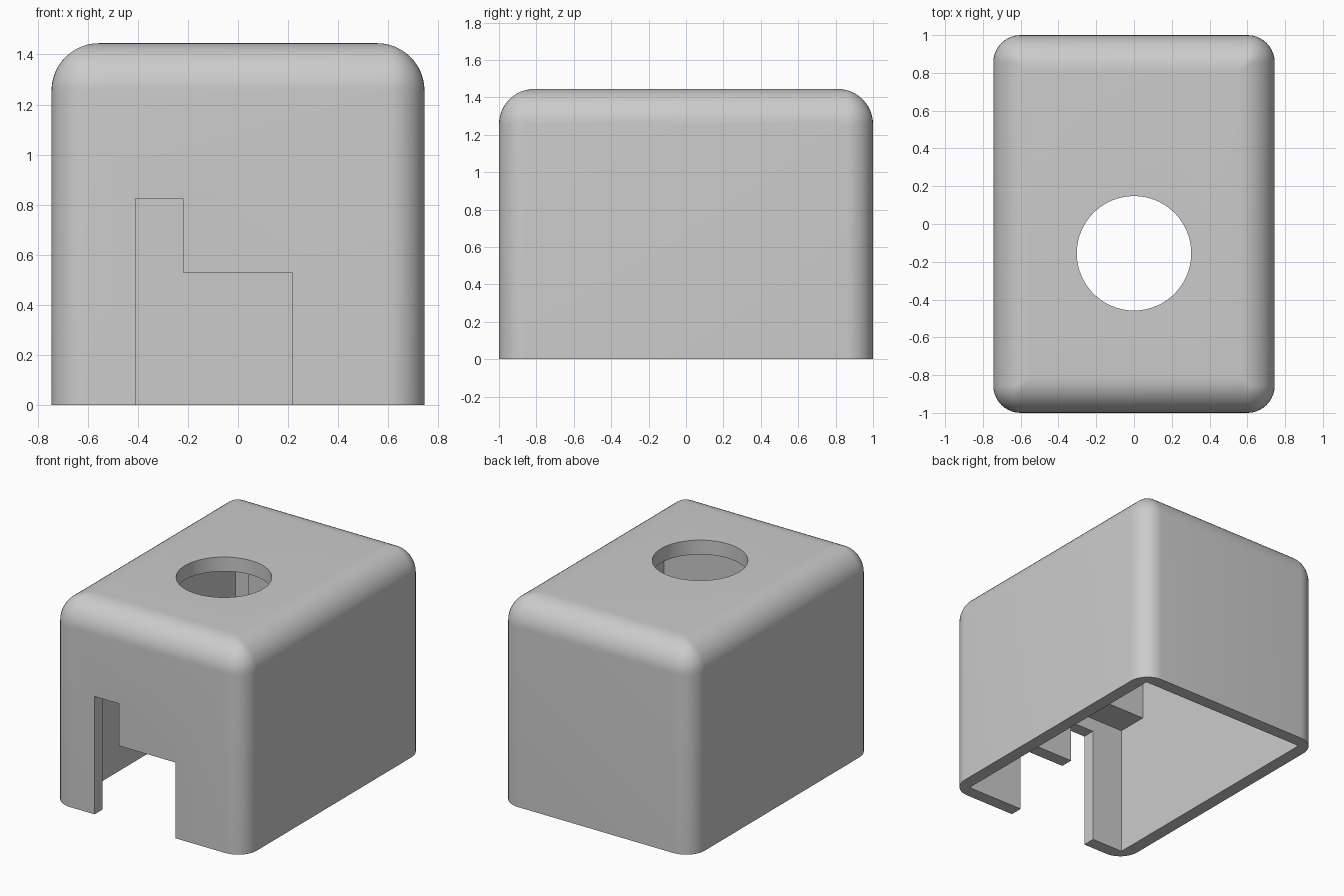
import bpy, bmesh, math
from mathutils import Vector

if "Cube" in bpy.data.objects:
    bpy.data.objects.remove(bpy.data.objects["Cube"], do_unlink=True)

HX, HY, TOP = 0.745, 1.0, 1.445      # half width, half depth, height
WALL, CEILING = 0.09, 1.345          # wall thickness, underside of the roof
CORNER, FILLET = 0.145, 0.19         # upright edge radius, top edge radius
BEAM_Z = 0.92                        # underside of the inner beams

grey = bpy.data.materials.new("light_grey")
grey.use_nodes = True
grey.diffuse_color = (0.6, 0.6, 0.6, 1)
grey.node_tree.nodes["Principled BSDF"].inputs["Base Color"].default_value = (0.6, 0.6, 0.6, 1)


def finish(name, bm):
    bmesh.ops.recalc_face_normals(bm, faces=bm.faces)
    mesh = bpy.data.meshes.new(name)
    bm.to_mesh(mesh)
    bm.free()
    mesh.materials.append(grey)
    obj = bpy.data.objects.new(name, mesh)
    bpy.context.collection.objects.link(obj)
    return obj


def extrude(name, points, shift):
    """Prism from a closed outline moved along a vector."""
    bm = bmesh.new()
    face = bm.faces.new([bm.verts.new(p) for p in points])
    new = bmesh.ops.extrude_face_region(bm, geom=[face])["geom"]
    bmesh.ops.translate(bm, vec=Vector(shift),
                        verts=[v for v in new if isinstance(v, bmesh.types.BMVert)])
    return finish(name, bm)


def outline(inset, z, steps=10):
    """Rounded rectangle, pulled in by the inset."""
    r = max(CORNER - inset, 0.02)
    pts = []
    for k, (sx, sy) in enumerate([(1, 1), (-1, 1), (-1, -1), (1, -1)]):
        for i in range(steps + 1):
            a = math.pi / 2 * (k + i / steps)
            pts.append((sx * (HX - inset - r) + r * math.cos(a),
                        sy * (HY - inset - r) + r * math.sin(a), z))
    return pts


# Outer body: rounded box with a filleted top
bm = bmesh.new()
levels = [(0, 0)]
for i in range(13):
    a = math.pi / 2 * i / 12
    levels.append((FILLET * (1 - math.cos(a)), TOP - FILLET * (1 - math.sin(a))))
rings = [[bm.verts.new(p) for p in outline(d, z)] for d, z in levels]
for low, high in zip(rings, rings[1:]):
    for i in range(len(low)):
        j = (i + 1) % len(low)
        bm.faces.new((low[i], low[j], high[j], high[i]))
bm.faces.new(rings[0])
bm.faces.new(rings[-1])
housing = finish("housing", bm)

# Cavity leaves a beam across the inside of the front wall
ix, iy = HX - WALL, HY - WALL
cavity_outline = [(-iy, -0.2), (iy, -0.2), (iy, CEILING), (-0.69, CEILING),
                  (-0.69, BEAM_Z), (-iy, BEAM_Z)]
cavity = extrude("cavity_cutter", [(-ix, y, z) for y, z in cavity_outline], (2 * ix, 0, 0))

# Stepped opening in the front wall
notch_outline = [(-0.41, -0.2), (0.215, -0.2), (0.215, 0.53), (-0.22, 0.53),
                 (-0.22, 0.825), (-0.41, 0.825)]
notch = extrude("notch_cutter", [(x, -1.2, z) for x, z in notch_outline], (0, 0.4, 0))

# Round hole through the roof
circle = [(0.303 * math.cos(math.tau * i / 64), -0.155 + 0.303 * math.sin(math.tau * i / 64), 1.2)
          for i in range(64)]
hole = extrude("hole_cutter", circle, (0, 0, 0.5))

bpy.context.view_layer.objects.active = housing
for cutter in (cavity, notch, hole):
    cutter.hide_render = True
    mod = housing.modifiers.new(cutter.name, "BOOLEAN")
    mod.operation = "DIFFERENCE"
    mod.solver = "EXACT"
    mod.object = cutter
    bpy.ops.object.modifier_apply(modifier=mod.name)
    bpy.data.objects.remove(cutter, do_unlink=True)

# Block hanging from the roof at the back
block_outline = [(-0.27, 0.5), (0.27, 0.5), (0.27, iy + 0.02), (-0.27, iy + 0.02)]
extrude("rear_block", [(x, y, BEAM_Z) for x, y in block_outline], (0, 0, CEILING + 0.02 - BEAM_Z))

# Smooth fillets, sharp cut edges
bpy.ops.object.select_all(action="DESELECT")
housing.select_set(True)
bpy.context.view_layer.objects.active = housing
bpy.ops.object.shade_smooth_by_angle(angle=math.radians(35))
